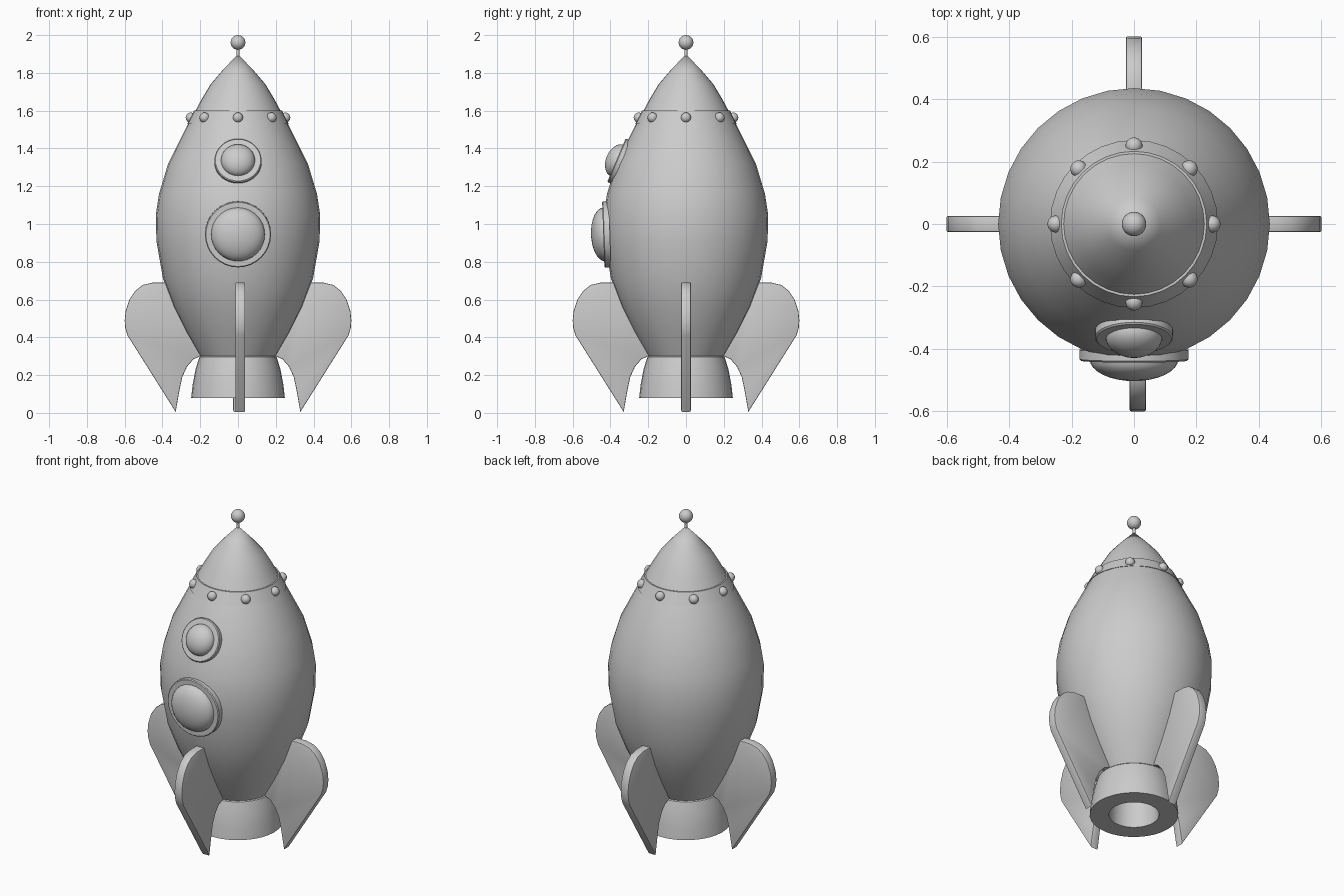
import bpy, bmesh
from math import pi, sin, cos, radians
from mathutils import Matrix, Vector

if "Cube" in bpy.data.objects:
    bpy.data.objects.remove(bpy.data.objects["Cube"], do_unlink=True)

grey = bpy.data.materials.new("light grey")
grey.use_nodes = True
grey.diffuse_color = (0.6, 0.6, 0.6, 1)
grey.node_tree.nodes["Principled BSDF"].inputs["Base Color"].default_value = (0.6, 0.6, 0.6, 1)


def finish(name, bm, matrix=Matrix(), angle=35):
    """Turn a bmesh into a smooth-shaded object with sharp creases."""
    bmesh.ops.remove_doubles(bm, verts=bm.verts, dist=1e-5)
    bmesh.ops.recalc_face_normals(bm, faces=bm.faces)
    mesh = bpy.data.meshes.new(name)
    bm.to_mesh(mesh)
    bm.free()
    mesh.materials.append(grey)
    obj = bpy.data.objects.new(name, mesh)
    bpy.context.collection.objects.link(obj)
    obj.matrix_world = matrix
    bpy.ops.object.select_all(action="DESELECT")
    obj.select_set(True)
    bpy.context.view_layer.objects.active = obj
    bpy.ops.object.shade_smooth_by_angle(angle=radians(angle))
    return obj


def lathe(name, profile, matrix=Matrix(), sides=32, closed=False):
    """Spin a (radius, height) profile around z."""
    bm = bmesh.new()
    verts = [bm.verts.new((r, 0, z)) for r, z in profile]
    pairs = list(zip(verts, verts[1:] + verts[:1]))
    edges = [bm.edges.new(p) for p in (pairs if closed else pairs[:-1])]
    bmesh.ops.spin(bm, geom=verts + edges, axis=(0, 0, 1), cent=(0, 0, 0),
                   angle=2 * pi, steps=sides, use_merge=True)
    return finish(name, bm, matrix)


def ball(name, radius, matrix):
    bm = bmesh.new()
    bmesh.ops.create_uvsphere(bm, u_segments=24, v_segments=12, radius=radius)
    return finish(name, bm, matrix)


# Hull, nose cone and riveted collar
lathe("hull", [(0, 0.3), (0.2, 0.3), (0.275, 0.43), (0.34, 0.56), (0.397, 0.71),
               (0.432, 0.91), (0.435, 1.05), (0.418, 1.16), (0.37, 1.32),
               (0.315, 1.43), (0.255, 1.55), (0.222, 1.6)])
lathe("nose_cone", [(0.228, 1.595), (0.19, 1.665), (0.145, 1.74), (0.085, 1.81), (0, 1.9)])
lathe("collar", [(0.25, 1.53), (0.269, 1.53), (0.233, 1.6), (0.215, 1.6)], closed=True)
for i in range(8):
    a = i * pi / 4
    ball(f"rivet_{i + 1}", 0.027, Matrix.Translation((0.25 * cos(a), 0.25 * sin(a), 1.563)))

# Antenna
lathe("antenna_rod", [(0, 1.87), (0.009, 1.87), (0.009, 1.94), (0, 1.94)], sides=12)
ball("antenna_ball", 0.039, Matrix.Translation((0, 0, 1.961)))

# Hollow engine nozzle
lathe("nozzle", [(0.19, 0.305), (0.205, 0.295), (0.225, 0.23), (0.24, 0.15), (0.248, 0.08),
                 (0.14, 0.08), (0.13, 0.29)])


# Portholes: a flat ring around a bulging pane, built facing local +z
def porthole(name, centre, tilt, outer, inner, depth, bulge):
    place = Matrix.Translation(centre) @ Matrix.Rotation(radians(90 - tilt), 4, "X")
    lathe(name + "_ring", [(inner, -depth), (outer, -depth), (outer, -0.005),
                           (outer - 0.005, 0), (inner, 0)], place, closed=True)
    arc = [(inner * cos(t * pi / 16), bulge * sin(t * pi / 16) - 0.005) for t in range(8)]
    lathe(name + "_pane", arc + [(0, bulge - 0.005)], place)


porthole("lower_porthole", (0, -0.438, 0.945), -2, 0.175, 0.142, 0.035, 0.07)
porthole("upper_porthole", (0, -0.368, 1.338), 23, 0.125, 0.09, 0.035, 0.06)

# Four fins: one curved outline extruded, then turned around the hull
OUTLINE = [(0.33, 0.005), (0.585, 0.41), (0.597, 0.45), (0.6, 0.49), (0.595, 0.54),
           (0.575, 0.6), (0.545, 0.645), (0.505, 0.677), (0.45, 0.69), (0.37, 0.69),
           (0.3, 0.58), (0.17, 0.32), (0.2, 0.3), (0.235, 0.285), (0.27, 0.245), (0.295, 0.19),
           (0.31, 0.12)]
HALF = 0.026


def fin(name, angle, shift):
    bm = bmesh.new()
    face = bm.faces.new([bm.verts.new((r, -HALF, z)) for r, z in OUTLINE])
    grown = bmesh.ops.extrude_face_region(bm, geom=[face])["geom"]
    bmesh.ops.translate(bm, vec=(0, 2 * HALF, 0),
                        verts=[v for v in grown if isinstance(v, bmesh.types.BMVert)])
    rim = [e for e in bm.edges if abs(e.verts[0].co.y - e.verts[1].co.y) < 1e-4]
    bmesh.ops.bevel(bm, geom=rim, offset=0.005, segments=2, profile=0.5, affect="EDGES")
    finish(name, bm, Matrix.Translation(Vector(shift)) @ Matrix.Rotation(angle, 4, "Z"))


fin("left_fin", 0, (0, 0, 0))
fin("back_fin", pi / 2, (0, 0, 0))
fin("right_fin", pi, (0, 0, 0))
fin("front_fin", -pi / 2, (0.012, 0, 0))
